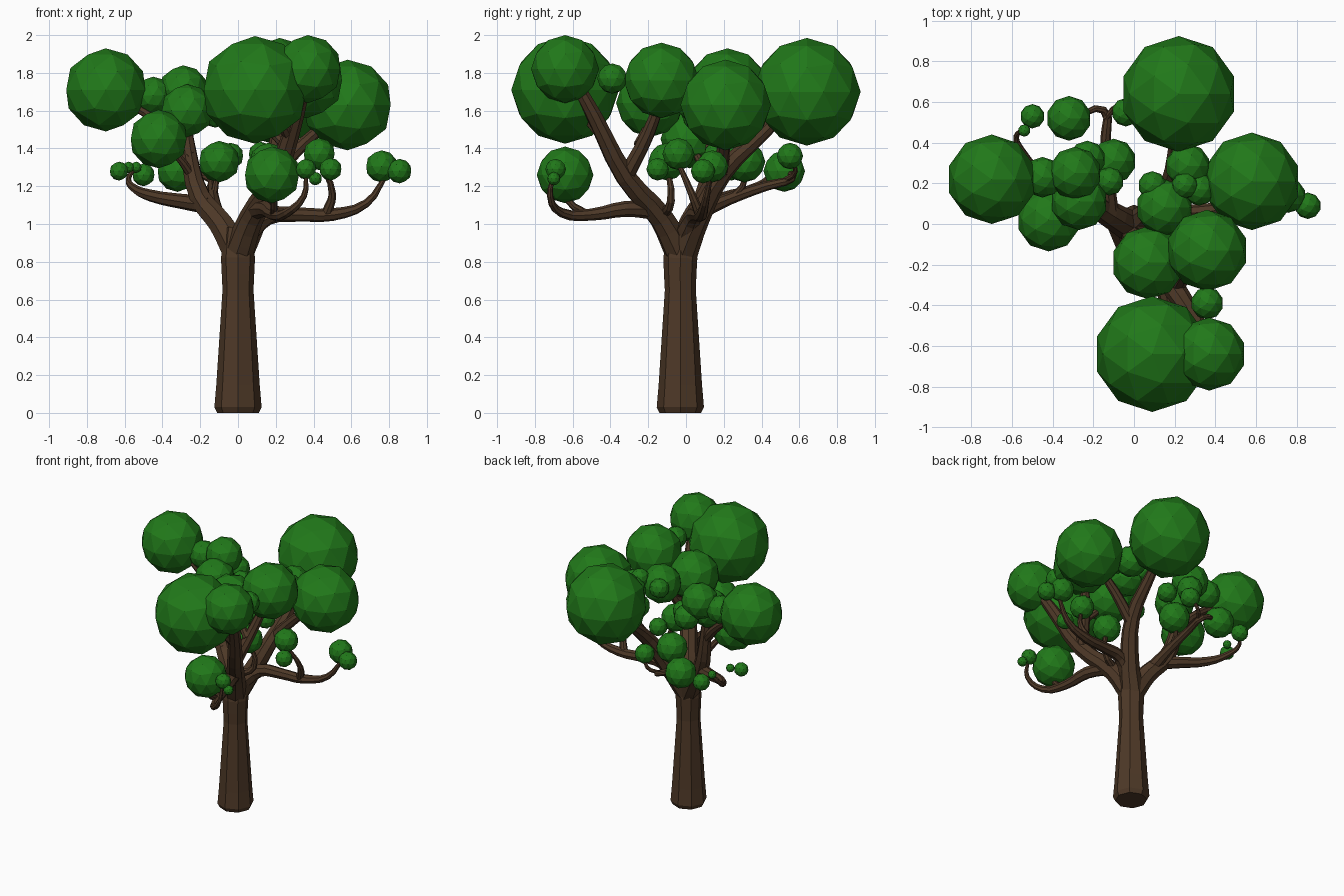
import bpy, bmesh
from mathutils import Vector


def material(name, color):
    m = bpy.data.materials.new(name)
    m.diffuse_color = color
    return m


bark = material("bark_brown", (0.075, 0.04, 0.02, 1))
leaf = material("leaf_green", (0.015, 0.19, 0.01, 1))


def limb(name, pts, steps=3):
    """Faceted tapering tube through points (x, y, z, radius)."""
    cu = bpy.data.curves.new(name, 'CURVE')
    cu.dimensions = '3D'
    cu.bevel_depth = 1.0
    cu.bevel_resolution = 2
    cu.resolution_u = steps
    cu.use_fill_caps = True
    sp = cu.splines.new('BEZIER')
    sp.bezier_points.add(len(pts) - 1)
    for bp, (x, y, z, r) in zip(sp.bezier_points, pts):
        bp.co = (x, y, z)
        bp.radius = r
        bp.handle_left_type = bp.handle_right_type = 'AUTO'
    sp.use_smooth = False
    cu.materials.append(bark)
    ob = bpy.data.objects.new(name, cu)
    bpy.context.collection.objects.link(ob)


def leaf_ball(name, x, y, z, r):
    bm = bmesh.new()
    bmesh.ops.create_icosphere(bm, subdivisions=2, radius=r)
    me = bpy.data.meshes.new(name)
    bm.to_mesh(me)
    bm.free()
    me.materials.append(leaf)
    ob = bpy.data.objects.new(name, me)
    ob.location = (x, y, z)
    bpy.context.collection.objects.link(ob)


# Trunk
limb("trunk", [(0, -.03, 0, .11), (0, -.03, .03, .125), (0, -.03, .3, .105),
               (0, -.03, .65, .082), (0, -.03, .82, .09), (0, -.02, .98, .07)], 2)

# Three main limbs from the fork
limb("left_limb", [(0, -.02, .84, .08), (-.09, .03, 1.0, .068), (-.2, .1, 1.14, .058),
                   (-.26, .14, 1.38, .042), (-.28, .15, 1.6, .025)])
limb("front_limb", [(0, -.03, .84, .08), (.07, -.13, 1.03, .066), (.2, -.32, 1.25, .055),
                    (.31, -.49, 1.58, .042), (.36, -.6, 1.78, .03)])
limb("back_limb", [(0, -.02, .84, .08), (.09, .06, 1.03, .066), (.18, .2, 1.28, .052),
                   (.21, .42, 1.49, .036), (.22, .58, 1.66, .025)])

# Secondary branches
limb("right_low_branch", [(.05, .0, .95, .06), (.16, .04, 1.04, .045), (.32, .06, 1.05, .038),
                          (.5, .08, 1.05, .034), (.68, .1, 1.11, .022), (.78, .13, 1.25, .012)])
limb("right_twig", [(.47, .07, 1.06, .028), (.5, .03, 1.16, .02), (.44, -.04, 1.32, .012)])
limb("right_high_branch", [(.17, .18, 1.24, .042), (.34, .2, 1.42, .034), (.55, .21, 1.6, .022)])
limb("front_low_branch", [(.08, -.15, 1.07, .05), (.15, -.32, 1.08, .042), (.19, -.5, 1.05, .032),
                          (.26, -.66, 1.06, .025), (.35, -.72, 1.15, .016), (.36, -.7, 1.26, .01)])
limb("front_low_twig", [(.19, -.52, 1.05, .022), (.19, -.62, 1.12, .018), (.18, -.64, 1.25, .012)])
limb("front_high_branch", [(.2, -.32, 1.25, .045), (.27, -.2, 1.48, .036), (.34, -.12, 1.7, .025)])
limb("front_big_branch", [(.28, -.43, 1.46, .038), (.2, -.55, 1.6, .03), (.1, -.63, 1.7, .02)])
limb("front_inner_branch", [(.25, -.25, 1.42, .028), (.14, -.2, 1.53, .022), (.07, -.19, 1.64, .015)])
limb("inner_twig", [(.08, -.12, 1.05, .028), (.19, -.08, 1.12, .022), (.16, -.1, 1.32, .012)])
limb("left_low_branch", [(-.15, .07, 1.1, .05), (-.3, .15, 1.12, .04), (-.46, .24, 1.15, .032),
                         (-.55, .35, 1.19, .022), (-.58, .43, 1.24, .014), (-.54, .47, 1.3, .009)])
limb("left_high_branch", [(-.25, .13, 1.36, .036), (-.42, .19, 1.54, .028), (-.65, .22, 1.68, .02)])
limb("left_front_twig", [(-.24, .12, 1.25, .026), (-.32, .06, 1.36, .02), (-.42, .02, 1.45, .012)])
limb("back_low_branch", [(-.12, .06, 1.06, .045), (-.13, .22, 1.13, .033), (-.14, .42, 1.2, .026),
                         (-.15, .56, 1.24, .02), (-.28, .53, 1.28, .012)])
limb("back_low_twig", [(-.14, .52, 1.23, .016), (-.08, .58, 1.28, .013), (-.04, .55, 1.35, .009)])
limb("back_inner_twig", [(-.13, .2, 1.12, .022), (-.12, .3, 1.2, .017), (-.1, .31, 1.32, .01)])

# Foliage balls: x, y, z, radius
groups = {
    "large_foliage": [(.22, .64, 1.7, .285), (-.7, .22, 1.71, .22), (.58, .21, 1.63, .24),
                      (.09, -.64, 1.71, .285), (.37, -.64, 1.82, .18), (.36, -.13, 1.76, .2),
                      (.07, -.19, 1.64, .18)],
    "medium_foliage": [(-.42, .02, 1.45, .155), (-.27, .11, 1.6, .14), (-.29, .25, 1.71, .13),
                       (-.45, .23, 1.68, .1), (-.1, .31, 1.33, .11), (-.32, .52, 1.28, .11),
                       (.18, -.64, 1.26, .15), (.15, .08, 1.66, .14), (.265, .285, 1.65, .11),
                       (.16, -.1, 1.33, .1), (-.23, .32, 1.6, .09)],
    "small_foliage": [(.36, -.39, 1.77, .08), (-.5, .53, 1.26, .06), (-.54, .46, 1.3, .03),
                      (-.63, .24, 1.28, .05), (-.58, .3, 1.3, .03), (-.04, .55, 1.36, .07),
                      (.855, .09, 1.28, .065), (.76, .14, 1.305, .085), (.43, -.04, 1.37, .085),
                      (.49, -.15, 1.29, .06), (.36, -.69, 1.29, .055), (.41, -.7, 1.24, .035),
                      (-.12, .21, 1.58, .07), (.09, .19, 1.68, .07), (.12, .16, 1.37, .065),
                      (.25, .19, 1.72, .065), (.32, .17, 1.67, .08)],
}
for name, balls in groups.items():
    for b in balls:
        leaf_ball(name, *b)
